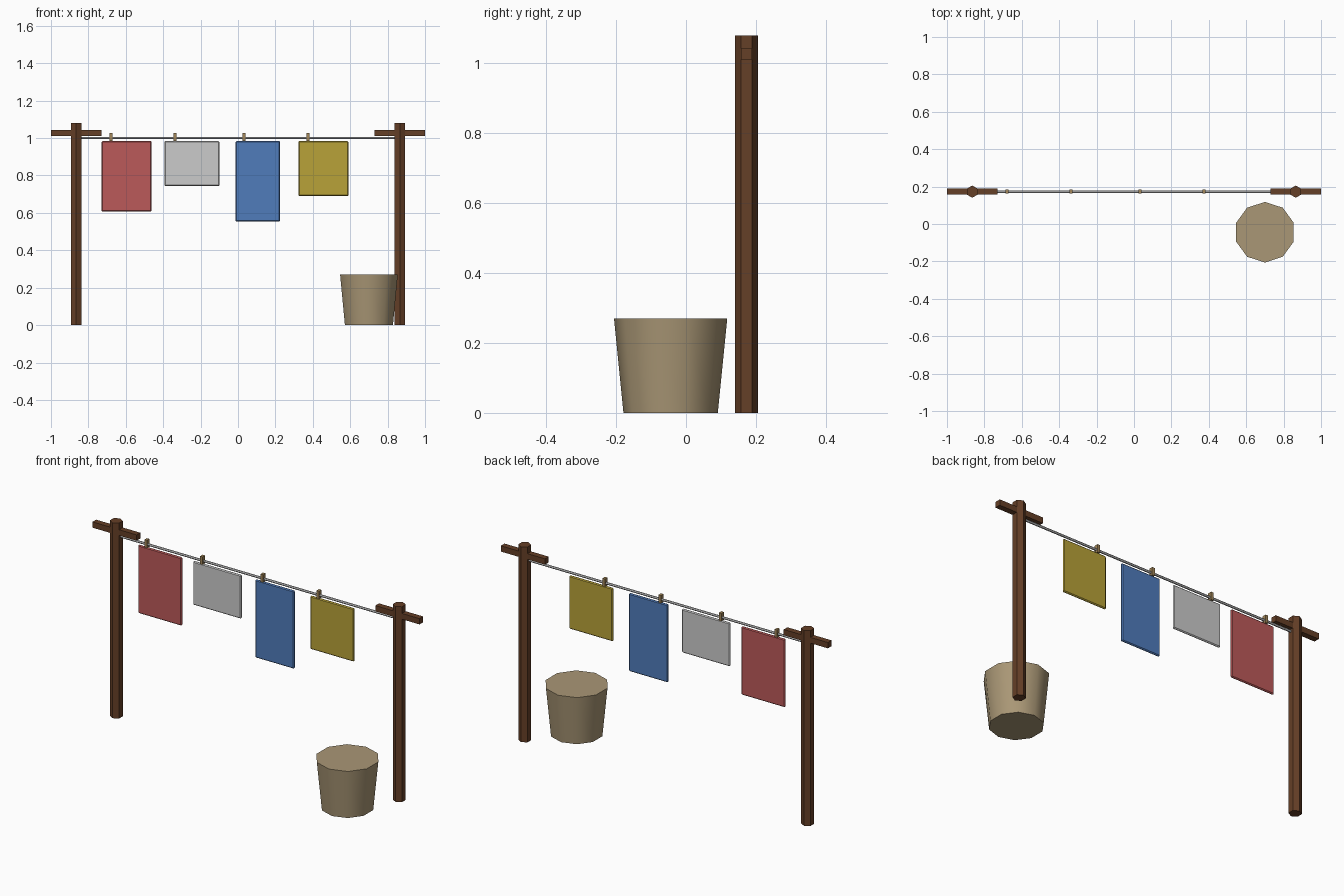
import bpy, math

if "Cube" in bpy.data.objects:
    bpy.data.objects.remove(bpy.data.objects["Cube"])

LINE_Y, POST_X, LINE_Z = 0.173, 0.865, 1.0


def material(name, rgb):
    m = bpy.data.materials.new(name)
    m.diffuse_color = (*rgb, 1)
    m.use_nodes = True
    m.node_tree.nodes["Principled BSDF"].inputs["Base Color"].default_value = m.diffuse_color
    return m


def finish(name, mat):
    ob = bpy.context.object
    ob.name = name
    if mat:
        ob.data.materials.append(mat)
    return ob


def box(name, center, size, mat=None, bevel=0):
    bpy.ops.mesh.primitive_cube_add(size=1, location=center)
    ob = finish(name, mat)
    ob.scale = size
    bpy.ops.object.transform_apply(location=False, rotation=False, scale=True)
    if bevel:
        mod = ob.modifiers.new("soft_edges", 'BEVEL')
        mod.width = bevel
        mod.segments = 1
    return ob


def cone(name, sides, r1, r2, depth, center, mat=None, rot=(0, 0, 0)):
    bpy.ops.mesh.primitive_cone_add(vertices=sides, radius1=r1, radius2=r2,
                                    depth=depth, location=center, rotation=rot)
    return finish(name, mat)


wood = material("dark_wood", (0.13, 0.05, 0.02))
wicker = material("wicker", (0.40, 0.31, 0.18))
peg_wood = material("peg_wood", (0.36, 0.24, 0.10))
red = material("red_cloth", (0.50, 0.10, 0.10))
blue = material("blue_cloth", (0.08, 0.20, 0.50))
yellow = material("yellow_cloth", (0.48, 0.36, 0.04))

# Posts with crossbars
for side, s in (("left", -1), ("right", 1)):
    cone(f"{side}_post", 6, 0.0325, 0.0325, 1.08, (s * POST_X, LINE_Y, 0.54), wood)
    box(f"{side}_crossbar", (s * POST_X, LINE_Y, 1.027), (0.27, 0.032, 0.032), wood)

# Line between the posts
cone("washing_line", 6, 0.0065, 0.0065, 2 * POST_X, (0, LINE_Y, LINE_Z),
     rot=(0, math.pi / 2, 0))

# Hanging cloths, each with a peg: centre x, width, height
cloths = [("red", -0.596, 0.267, 0.377, red),
          ("grey", -0.246, 0.294, 0.241, None),
          ("blue", 0.106, 0.238, 0.431, blue),
          ("yellow", 0.457, 0.267, 0.294, yellow)]
for name, x, w, h, mat in cloths:
    box(f"{name}_cloth", (x, LINE_Y, 0.984 - h / 2), (w, 0.013, h), mat, 0.005)
    box(f"{name}_peg", (x - 0.31 * w, LINE_Y, 1.005), (0.016, 0.022, 0.043), peg_wood)

# Basket
cone("basket", 10, 0.135, 0.162, 0.27, (0.70, -0.044, 0.135), wicker)
bpy.ops.object.shade_smooth_by_angle(angle=math.radians(40))
